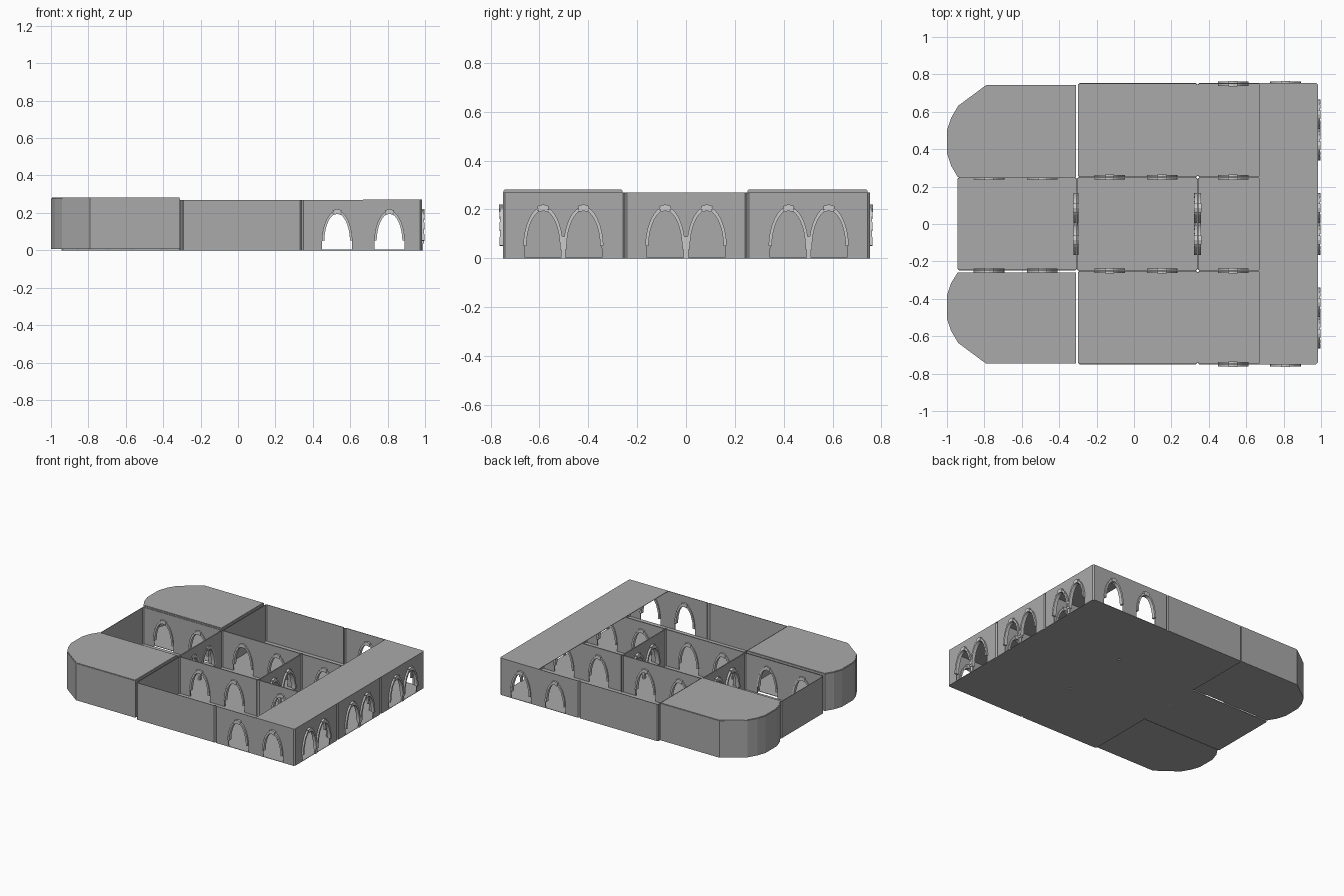
import bpy, bmesh
from math import cos, sin, pi, radians
from mathutils import Vector

if "Cube" in bpy.data.objects:
    bpy.data.objects.remove(bpy.data.objects["Cube"])

H, T, SPRING = 0.27, 0.004, 0.04      # wall height, wall thickness, arch spring height


def material(name, v):
    m = bpy.data.materials.new(name)
    m.diffuse_color = (v, v, v, 1)
    m.use_nodes = True
    m.node_tree.nodes["Principled BSDF"].inputs["Base Color"].default_value = m.diffuse_color
    return m


WALL, STONE = material("dark_grey", 0.40), material("stone_grey", 0.52)


def prism(bm, pts, vec):
    """Extrude a planar polygon along a vector."""
    f = bm.faces.new([bm.verts.new(p) for p in pts])
    r = bmesh.ops.extrude_face_region(bm, geom=[f], use_keep_orig=True)
    vs = [g for g in r["geom"] if isinstance(g, bmesh.types.BMVert)]
    bmesh.ops.translate(bm, verts=vs, vec=vec)


def finish(bm, name, mat=WALL):
    bmesh.ops.recalc_face_normals(bm, faces=bm.faces)
    me = bpy.data.meshes.new(name)
    bm.to_mesh(me)
    bm.free()
    me.materials.append(mat)
    ob = bpy.data.objects.new(name, me)
    bpy.context.collection.objects.link(ob)
    return ob


def wall(bm, a, b, z0, z1, arches=(), half=0.08):
    """Thin wall from a to b (inside on the left), notched by arch openings."""
    a, b = Vector((*a, 0)), Vector((*b, 0))
    d = b - a
    L = d.length
    d.normalize()
    n = Vector((-d.y, d.x, 0))
    prof = [(0, z0)]
    cs = sorted((Vector((*c, 0)) - a).dot(d) for c in arches)
    for c in cs:
        prof.append((c - half, z0))
        for i in range(17):
            t = pi - pi * i / 16
            prof.append((c + half * cos(t), SPRING + 0.168 * sin(t)))
        prof.append((c + half, z0))
    prof += [(L, z0), (L, z1), (0, z1)]
    prism(bm, [a + d * s + Vector((0, 0, z)) for s, z in prof], n * T)


def tile(name, x0, y0, x1, y1, S=None, E=None, N=None, W=None, r=0.009):
    """Room with clipped corners; each side is None (open) or a list of arch centres."""
    pts = [(x0 + r, y0), (x1 - r, y0), (x1, y0 + r), (x1, y1 - r),
           (x1 - r, y1), (x0 + r, y1), (x0, y1 - r), (x0, y0 + r)]
    bm = bmesh.new()
    prism(bm, [(*p, 0) for p in pts], (0, 0, 0.003))
    sides = [S, E, N, W]
    for i, side in enumerate(sides):
        if side is not None:
            horiz = i % 2 == 0
            cs = [(c, pts[2 * i][1]) if horiz else (pts[2 * i][0], c) for c in side]
            wall(bm, pts[2 * i], pts[2 * i + 1], 0, H, cs, 0.08 if horiz else 0.075)
        if side is not None or sides[(i + 1) % 4] is not None:
            wall(bm, pts[2 * i + 1], pts[(2 * i + 2) % 8], 0, H)
    return finish(bm, name)


def trim(name, centres, along_x, depth):
    """Stone blocks and keystone around each arch."""
    bm = bmesh.new()
    angs = [4 + 11.67 * i for i in range(7)]
    for k, (cx, cy) in enumerate(centres):
        def shape(p, dp, cy=cy):
            if along_x:
                prism(bm, [(cx + u, cy - dp, z) for u, z in p], (0, 2 * dp, 0))
            else:
                prism(bm, [(cx - dp, cy + u, z) for u, z in p], (2 * dp, 0, 0))

        def block(t0, t1, ao, bo, ai, bi, dp):
            p = [(ao * cos(t), SPRING + bo * sin(t)) for t in (t0, (t0 + t1) / 2, t1)]
            p += [(ai * cos(t), SPRING + bi * sin(t)) for t in (t1, (t0 + t1) / 2, t0)]
            shape(p, dp)
        for i in range(6):
            for m in (0, 1):
                t0, t1 = radians(angs[i]), radians(angs[i + 1])
                if m:
                    t0, t1 = pi - t1, pi - t0
                block(t0, t1, 0.082, 0.172, 0.069, 0.156, depth - 0.001 * (i % 2))
        block(radians(74), radians(106), 0.086, 0.181, 0.066, 0.155, depth + 0.002)
        if not along_x and k % 2 == 0:     # shared pier between paired arches
            mid = (cy + centres[k + 1][1]) / 2
            shape([(-0.014, 0.037), (0.014, 0.037), (0.014, 0.09), (-0.014, 0.09)],
                  depth * 0.8, mid)
            shape([(-0.01, 0), (0.01, 0), (0.01, 0.037), (-0.01, 0.037)], depth * 0.4, mid)
    return finish(bm, name, STONE)


LEFT, MID, RIGHT = [-0.775, -0.49], [-0.13, 0.15], [0.53, 0.81]
ROW = {-1: [-0.585, -0.42], 0: [-0.085, 0.085], 1: [0.42, 0.585]}

# middle row of rooms
tile("west_room", -0.945, -0.248, -0.305, 0.25, LEFT, ROW[0], LEFT, [])
tile("centre_room", -0.305, -0.25, 0.34, 0.25, MID, ROW[0], MID, ROW[0])
tile("east_room", 0.34, -0.25, 0.983, 0.25, RIGHT, ROW[0], RIGHT, ROW[0])
# side halls, each from two open-ended tiles
tile("front_hall_west", -0.30, -0.75, 0.34, -0.25, [], None, MID, [])
tile("front_hall_east", 0.34, -0.75, 0.983, -0.25, RIGHT, ROW[-1], RIGHT, None)
tile("back_hall_west", -0.30, 0.25, 0.34, 0.753, MID, None, [], [])
tile("back_hall_east", 0.34, 0.25, 0.983, 0.753, RIGHT, ROW[1], RIGHT, None)

# roof strip over the east end
bm = bmesh.new()
prism(bm, [(x, y, H - 0.003) for x, y in
           [(0.667, -0.75), (0.974, -0.75), (0.983, -0.741), (0.983, 0.744),
            (0.974, 0.753), (0.667, 0.753)]], (0, 0, 0.0032))
finish(bm, "east_roof")

# roofed corner towers with faceted outer ends
PLAN = [(-0.309, 0.252), (-0.309, 0.743), (-0.79, 0.743), (-0.94, 0.632),
        (-0.978, 0.567), (-0.999, 0.505), (-0.999, 0.375), (-0.978, 0.312), (-0.943, 0.252)]
for name, s, off in (("back_tower", 1, 0), ("front_tower", -1, -0.008)):
    pts = [(x, s * y + (off if y < 0.3 else off / 2)) for x, y in PLAN]
    if s < 0:
        pts.reverse()
    bm = bmesh.new()
    prism(bm, [(*p, 0.008) for p in pts], (0, 0, 0.003))
    prism(bm, [(*p, 0.275) for p in pts], (0, 0, 0.003))
    c = Vector((-0.63, s * 0.5))
    prism(bm, [(*(c + (Vector(p) - c) * 0.985), 0.278) for p in pts], (0, 0, 0.003))
    for i, a in enumerate(pts):
        b = pts[(i + 1) % len(pts)]
        inner = abs(a[1]) < 0.3 and abs(b[1]) < 0.3 and abs(a[0] - b[0]) > 0.5
        wall(bm, a, b, 0.008, 0.278, [(x, a[1]) for x in LEFT] if inner else [])
    finish(bm, name)

# arch trims
for s, side in ((-1, "front"), (1, "back")):
    trim(side + "_outer_trim", [(x, s * 0.75) for x in RIGHT], True, 0.013)
    trim(side + "_inner_trim", [(x, s * 0.25) for x in LEFT + MID + RIGHT], True, 0.013)
trim("west_inner_trim", [(-0.31, y) for y in ROW[0]], False, 0.014)
trim("east_inner_trim", [(0.34, y) for y in ROW[0]], False, 0.018)
trim("east_outer_trim", [(0.983, y) for r in ROW.values() for y in r], False, 0.013)
